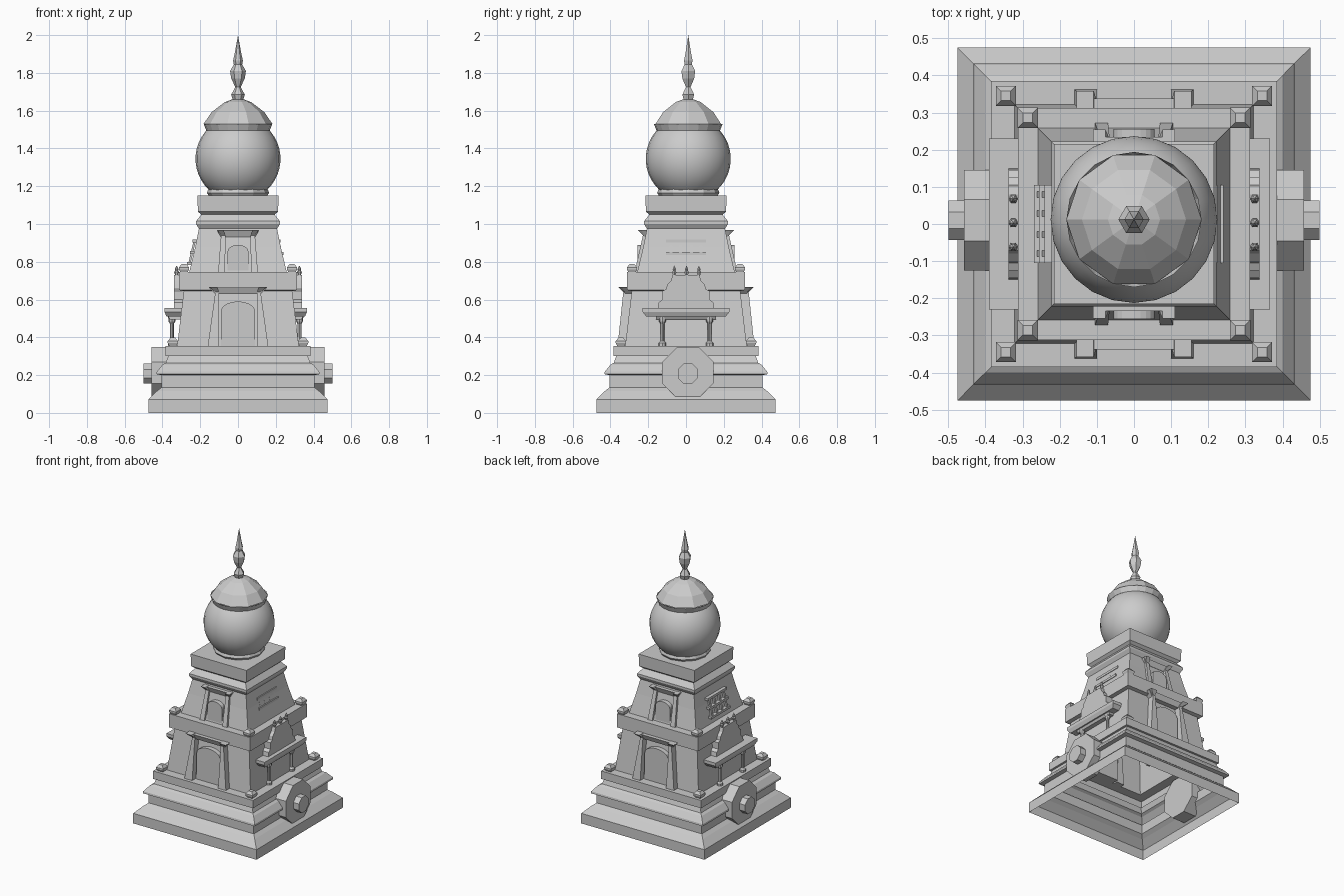
import bpy
import bmesh
from math import sin, cos, pi, sqrt

cube = bpy.data.objects.get("Cube")
if cube:
    bpy.data.objects.remove(cube, do_unlink=True)

stone = bpy.data.materials.new("grey_stone")
stone.use_nodes = True
stone.diffuse_color = (0.6, 0.6, 0.6, 1)
stone.node_tree.nodes["Principled BSDF"].inputs["Base Color"].default_value = (0.6, 0.6, 0.6, 1)


def finish(name, bm, smooth=False, closed=True):
    if closed:
        bmesh.ops.recalc_face_normals(bm, faces=bm.faces)
    mesh = bpy.data.meshes.new(name)
    bm.to_mesh(mesh)
    bm.free()
    mesh.materials.append(stone)
    for p in mesh.polygons:
        p.use_smooth = smooth
    obj = bpy.data.objects.new(name, mesh)
    bpy.context.collection.objects.link(obj)
    return obj


def lathe(name, profile, sides, cx=0, cy=0, turn=0, scale=1, smooth=False):
    """Revolve (radius, z) points, bottom to top, leaving open ends open."""
    bm = bmesh.new()
    rings = []
    for r, z in profile:
        rings.append([bm.verts.new((cx + r * scale * cos(turn + 2 * pi * i / sides),
                                    cy + r * scale * sin(turn + 2 * pi * i / sides), z))
                      for i in range(sides)])
    for a, b in zip(rings, rings[1:]):
        for i in range(sides):
            j = (i + 1) % sides
            bm.faces.new((a[i], a[j], b[j], b[i]))
    bmesh.ops.remove_doubles(bm, verts=bm.verts, dist=0.0001)
    return finish(name, bm, smooth, closed=False)


def square_lathe(name, profile, cx=0, cy=0):
    return lathe(name, profile, 4, cx, cy, pi / 4, sqrt(2))


def block(name, low, z0, high, z1):
    """Tapered box between two rectangles (x0, x1, y0, y1)."""
    bm = bmesh.new()
    a, b = [[bm.verts.new(p) for p in ((r[0], r[2], z), (r[1], r[2], z),
                                       (r[1], r[3], z), (r[0], r[3], z))]
            for r, z in ((low, z0), (high, z1))]
    bm.faces.new(a)
    bm.faces.new(b)
    for i in range(4):
        j = (i + 1) % 4
        bm.faces.new((a[i], a[j], b[j], b[i]))
    return finish(name, bm)


def prism(name, outline, axis, d0, d1):
    """Extrude an upright outline of (across, z) points along x or y."""
    bm = bmesh.new()
    a, b = [[bm.verts.new((d, u, z) if axis == "x" else (u, d, z)) for u, z in outline]
            for d in (d0, d1)]
    bm.faces.new(a)
    bm.faces.new(b)
    for i in range(len(a)):
        j = (i + 1) % len(a)
        bm.faces.new((a[i], a[j], b[j], b[i]))
    return finish(name, bm)


def octagon(r, cy, cz):
    return [(cy + r * cos(pi / 8 + i * pi / 4), cz + r * sin(pi / 8 + i * pi / 4)) for i in range(8)]


def arch(half, z0, z1, rise):
    top = [(half * cos(pi * i / 10), z1 - rise + rise * sin(pi * i / 10)) for i in range(11)]
    return [(half, z0)] + top + [(-half, z0)]


# Hollow stepped plinth and two-tier tower
square_lathe("plinth", [(.475, 0), (.475, .07), (.43, .115), (.405, .135), (.405, .2),
                        (.432, .205), (.43, .218), (.4, .255), (.382, .265), (.37, .3),
                        (.385, .3), (.385, .355), (.32, .355)])
square_lathe("tower", [(.322, .355), (.287, .645), (.312, .65), (.312, .745), (.258, .745),
                       (.226, .88), (.207, .975), (.222, 1.0), (.222, 1.015), (.194, 1.05),
                       (.212, 1.065), (.215, 1.15), (0, 1.15)])

# Corner pinnacles on both terraces
for sx in (-1, 1):
    for sy in (-1, 1):
        for tier, pos, z in (("lower", .345, .355), ("upper", .286, .745)):
            square_lathe(f"{tier}_pinnacle", [(.02, z), (.027, z + .015), (.027, z + .025),
                                              (.013, z + .043), (0, z + .043)],
                         sx * pos, sy * pos)

# Door surrounds on the front and back: jambs, lintel with raised ends, arched panel
doors = [
    ("lower", .355, .64, (.1, .16), (.1, .12), (.29, .362), (.27, .332), .155, .35),
    ("upper", .745, .94, (.07, .105), (.065, .09), (.235, .272), (.19, .228), .11, .246),
]
for s in (-1, 1):
    for tier, z0, z1, xlow, xhigh, ylow, yhigh, half, out in doors:
        for m in (-1, 1):
            block(f"{tier}_door_jamb",
                  (m * xlow[0], m * xlow[1], s * ylow[0], s * ylow[1]), z0,
                  (m * xhigh[0], m * xhigh[1], s * yhigh[0], s * yhigh[1]), z1)
            block(f"{tier}_lintel_end",
                  (m * xhigh[0], m * xhigh[1], s * yhigh[0], s * yhigh[1]), z1,
                  (m * half * .7, m * half, s * yhigh[0], s * (out + .008)), z1 + .027)
        block(f"{tier}_lintel",
              (-xhigh[1], xhigh[1], s * yhigh[0], s * (yhigh[1] - .01)), z1 - .01,
              (-half, half, s * yhigh[0], s * (out - .012)), z1 + .025)
    prism("lower_arched_door", arch(.09, .355, .59, .05), "y", s * .27, s * .326)
    prism("upper_arched_door", arch(.055, .745, .89, .035), "y", s * .2, s * .256)

# Side wheels, balconies, gables and lattice windows
gable = [(.15, .55), (.145, .585), (.125, .6), (.125, .645), (.105, .655),
         (.1, .68), (.08, .7), (.07, .73)]
gable += [(-u, z) for u, z in reversed(gable)]
for s, reach in ((-1, .39), (1, .366)):
    prism("wheel", octagon(.147, .01, .213), "x", s * .36, s * .457)
    prism("wheel_hub", octagon(.058, .01, .208), "x", s * .45, s * .5)
    block("balcony_slab", (s * .28, s * (reach - .012), -.21, .21), .51,
          (s * .28, s * reach, -.23, .23), .535)
    block("balcony_rim", (s * .28, s * reach, -.23, .23), .535,
          (s * .28, s * reach, -.23, .23), .556)
    block("balcony_beam", (s * .28, s * (reach - .03), -.16, .16), .495,
          (s * .28, s * (reach - .02), -.16, .16), .512)
    for m in (-1, 1):
        lathe("balcony_column", [(.02, .355), (.02, .37), (.01, .38), (.01, .47),
                                 (.018, .485), (.02, .51)], 8, s * (reach - .04), m * .125)
    prism("gable", gable, "x", s * .28, s * .338)
    for k in (-1, 0, 1):
        lathe("gable_finial", [(.007, .725), (.013, .745), (.008, .755), (.01, .762),
                               (0, .78)], 6, s * .325, .003 + k * .065)

    # Lattice bars follow the sloped wall
    extra = .022 if s < 0 else .006
    levels = (.79, .85, .91) if s < 0 else (.845, .91)
    wall = lambda z: .258 - (z - .745) * .235
    for z in levels:
        x = wall(z)
        block("lattice_bar", (s * (x - .02), s * (x + extra), -.105, .105), z - .008,
              (s * (x - .02), s * (x + extra), -.105, .105), z + .008)
    for z0, z1 in zip(levels, levels[1:]):
        for y in (-.08, -.028, .028, .08):
            a, b = wall(z0) + extra - .006, wall(z1) + extra - .006
            block("lattice_slat", (s * (a - .012), s * a, y - .008, y + .008), z0,
                  (s * (b - .012), s * b, y - .008, y + .008), z1)

# Round dome, faceted cap and spire
DY = .012
lathe("dome_collar", [(.155, 1.15), (.165, 1.165), (.15, 1.2)], 12, 0, DY)
arc = [(.225 * cos(t), 1.345 + .225 * sin(t))
       for t in [(-56 + 104 * i / 12) * pi / 180 for i in range(13)]]
lathe("dome", arc, 24, 0, DY, smooth=True)
lathe("cap_rim", [(.145, 1.49), (.168, 1.495), (.182, 1.53)], 20, 0, DY)
lathe("cap", [(.182, 1.53), (.14, 1.592), (.07, 1.645), (.03, 1.66), (0, 1.66)], 10, 0, DY)
lathe("spire", [(.025, 1.65), (.036, 1.685), (.014, 1.725), (.036, 1.77), (.042, 1.81),
                (.022, 1.845), (.026, 1.865), (.018, 1.9), (0, 2.0)], 6, 0, DY)
